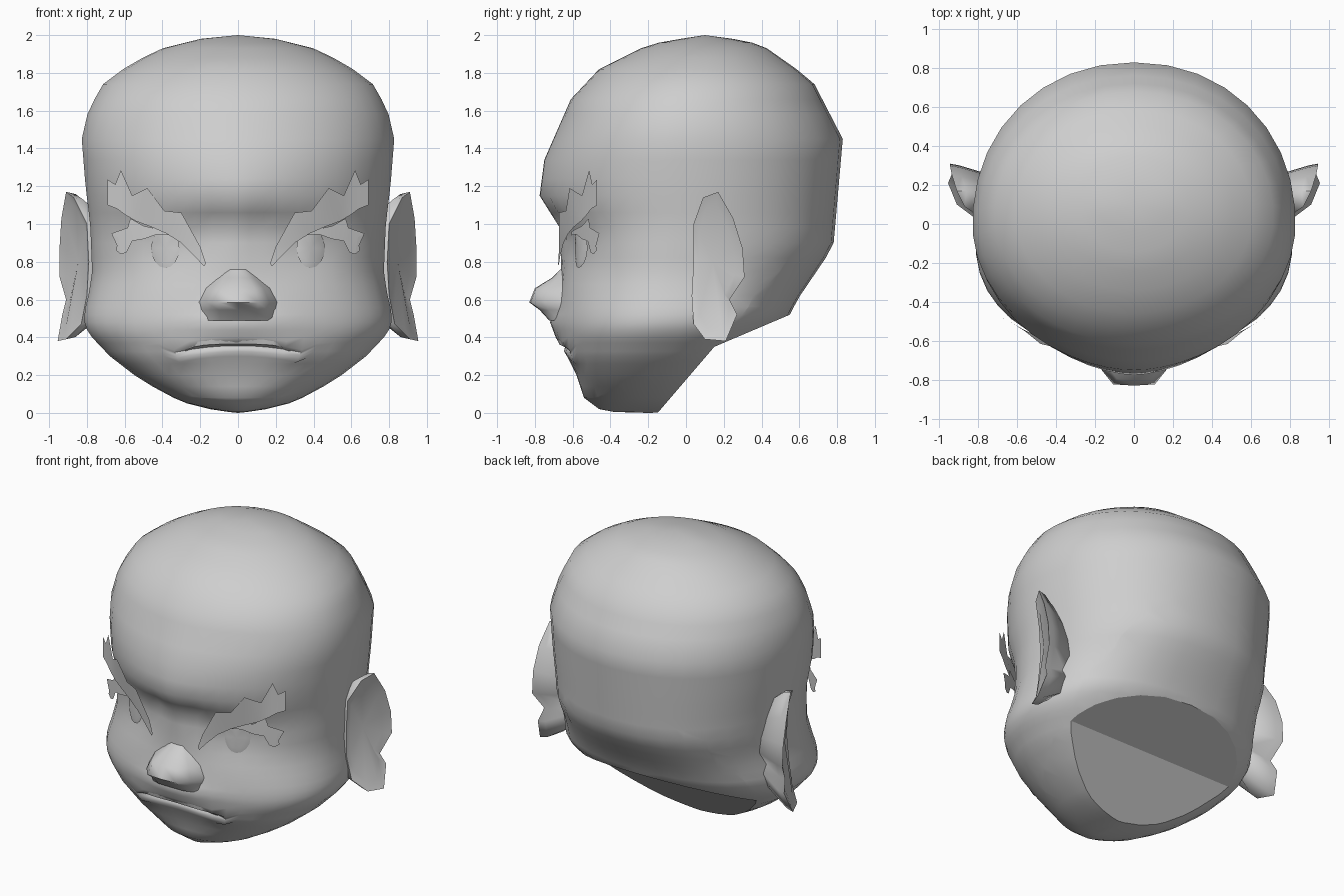
import bpy, bmesh, math
from mathutils import Vector
from mathutils.bvhtree import BVHTree

if "Cube" in bpy.data.objects:
    bpy.data.objects.remove(bpy.data.objects["Cube"])

skin = bpy.data.materials.new("plain_grey")
skin.diffuse_color = (0.62, 0.62, 0.62, 1)
skin.use_nodes = True
skin.node_tree.nodes["Principled BSDF"].inputs["Base Color"].default_value = skin.diffuse_color


def finish(name, bm, angle=50, recalc=True):
    if recalc:
        bmesh.ops.recalc_face_normals(bm, faces=bm.faces[:])
    me = bpy.data.meshes.new(name)
    bm.to_mesh(me)
    bm.free()
    me.materials.append(skin)
    ob = bpy.data.objects.new(name, me)
    bpy.context.collection.objects.link(ob)
    bpy.ops.object.select_all(action='DESELECT')
    ob.select_set(True)
    bpy.context.view_layer.objects.active = ob
    bpy.ops.object.shade_smooth_by_angle(angle=math.radians(angle))
    return ob


def interp(profile, z):
    for (z0, v0), (z1, v1) in zip(profile, profile[1:]):
        if z <= z1:
            return v0 + (v1 - v0) * max(0, z - z0) / (z1 - z0)
    return profile[-1][1]


def bridge(bm, a, b, closed=True):
    n = len(a)
    for i in range(n if closed else n - 1):
        j = (i + 1) % n
        bm.faces.new((a[i], a[j], b[j], b[i]))


def fan(bm, ring, centre):
    c = bm.verts.new(centre)
    for i in range(len(ring)):
        bm.faces.new((ring[i], ring[(i + 1) % len(ring)], c))


# Head profiles by height: half width, front at the middle, front at the sides,
# back, line of greatest width, and roundness of the front and back corners
WIDTH = [(.005, .05), (.02, .15), (.05, .27), (.1, .39), (.2, .55), (.3, .68), (.4, .775), (.46, .815), (.54, .815),
         (.64, .79), (.75, .775), (1.0, .785), (1.2, .81), (1.45, .83), (1.58, .80), (1.73, .73), (1.85, .57),
         (1.93, .4), (1.98, .2)]
FRONT = [(.005, -.38), (.02, -.46), (.08, -.54), (.2, -.58), (.3, -.63), (.4, -.69), (.48, -.72), (.55, -.69),
         (.7, -.66), (.98, -.67), (1.15, -.775), (1.34, -.75), (1.66, -.61), (1.82, -.46), (1.95, -.2), (1.98, -.03)]
CHEEK = [(.005, -.38), (.02, -.46), (.08, -.535), (.2, -.6), (.3, -.635), (.42, -.665), (.55, -.67), (.75, -.66),
         (.98, -.675), (1.15, -.74), (1.34, -.735), (1.66, -.61), (1.82, -.46), (1.95, -.2), (1.98, -.03)]
BACK = [(.005, -.02), (.1, .12), (.35, .38), (.52, .55), (.6, .59), (.88, .78), (1.45, .83), (1.76, .67),
        (1.95, .4), (1.98, .25)]
MID = [(0, -.22), (.2, -.18), (.5, -.08), (1.0, 0), (1.6, 0), (1.98, .1)]
FRONT_POW = [(0, 1), (.1, .92), (.3, .87), (.5, .9), (.75, 1), (2, 1)]
BACK_POW = [(0, .9), (.6, .86), (1.0, .92), (1.5, .96), (2, 1)]
ROWS = [.005, .02, .05, .08, .14, .2, .26, .3, .325, .342, .356, .37, .4, .44, .48, .52, .56, .62, .68, .75, .82, .9,
        .98, 1.06, 1.15, 1.24, 1.34, 1.45, 1.58, 1.66, 1.74, 1.82, 1.88, 1.93, 1.96, 1.98]
HALF = 20

# Head: stacked rings, finer towards the face
bm = bmesh.new()
rings = []
for z in ROWS:
    w, f, g, b, m, pf, pb = (interp(p, z) for p in (WIDTH, FRONT, CHEEK, BACK, MID, FRONT_POW, BACK_POW))
    ring = []
    for k in range(-HALF + 1, HALF + 1):
        t = math.pi * (abs(k) / HALF) ** 1.25
        c = math.cos(t)
        p = pf if c > 0 else pb
        x = math.copysign(w * max(0, math.sin(t)) ** p, k)
        c = math.copysign(abs(c) ** p, c)
        mix = math.exp(-(x / .3) ** 2)
        y = m - (m - (f * mix + g * (1 - mix))) * c if c > 0 else m - (b - m) * c
        zz = z
        if c > 0:
            # mouth crease with a drooping line
            if abs(x) < .34 and .28 < z < .42:
                zz -= .025 * (x / .28) ** 2
            if abs(x) < .29 and z in (.342, .356):
                y += .03 if z == .356 else .012
            # eye sockets
            y += .04 * math.exp(-((abs(x) - .35) / .22) ** 2 - ((z - .88) / .13) ** 2)
            # frown hollows between the brows
            y += .02 * math.exp(-((abs(x) - .14) / .06) ** 2 - ((z - 1.0) / .1) ** 2)
        ring.append(bm.verts.new((x, y, zz)))
    rings.append(ring)
for a, b in zip(rings, rings[1:]):
    bridge(bm, a, b)
fan(bm, rings[-1], (0, .1, 2.0))
fan(bm, rings[0], (0, -.2, 0))

# Neck opening: cut along two slanted planes
slopes = (.425, 1.167)
for s in slopes:
    bmesh.ops.bisect_plane(bm, geom=bm.verts[:] + bm.edges[:] + bm.faces[:], dist=1e-5,
                           plane_co=(0, .15, .35), plane_no=(0, -s, 1))
gone = []
for fc in bm.faces:
    c = fc.calc_center_median()
    if c.z < min(.35 + s * (c.y - .15) for s in slopes) - 1e-5:
        gone.append(fc)
bmesh.ops.delete(bm, geom=gone, context='FACES')
bmesh.ops.recalc_face_normals(bm, faces=bm.faces[:])
tree = BVHTree.FromBMesh(bm)

# Neck base: flat-sided fan closing the opening
neck = bmesh.new()
hub = neck.verts.new((0, .15, .35))
copies = {}
for e in bm.edges:
    if e.is_boundary:
        for v in e.verts:
            if v not in copies:
                copies[v] = neck.verts.new(v.co)
        neck.faces.new((copies[e.verts[0]], copies[e.verts[1]], hub))
for fc in neck.faces:
    fc.normal_update()
    if fc.normal.z > 0:
        fc.normal_flip()
finish("neck_base", neck, 3, False)
finish("head", bm, 45)


def skin_y(x, z):
    hit = tree.ray_cast(Vector((x, -3, z)), Vector((0, 1, 0)))[0]
    return hit.y if hit else -.45


# Nose: rows of height, half width, ridge depth
bm = bmesh.new()
rows = []
for z, w, y in [(.76, .05, -.665), (.715, .10, -.71), (.66, .16, -.80), (.585, .195, -.83), (.545, .185, -.775),
                (.49, .17, -.725)]:
    row = []
    for u in (-1.1, -.85, -.55, 0, .55, .85, 1.1):
        base = skin_y(w * u, z) + .015
        k = {1.1: 0, .85: .55, .55: .96, 0: 1}[abs(u)]
        row.append(bm.verts.new((w * u, base + (min(y, base) - base) * k, z)))
    rows.append(row)
for a, b in zip(rows, rows[1:]):
    bridge(bm, a, b, False)
finish("nose", bm, 70)

# Upper lip: a thin overhanging ledge above the mouth
bm = bmesh.new()
rows = [[], [], []]
for i in range(-6, 7):
    x = .28 * i / 6
    z = .36 - .03 * (i / 6) ** 4
    k = 1 - (i / 6) ** 2
    for row, dz, out in zip(rows, (.045, .004, -.008), (-.003, .012 * k + .002, -.01)):
        row.append(bm.verts.new((x, skin_y(x, z + dz) - out, z + dz)))
bridge(bm, rows[0], rows[1], False)
bridge(bm, rows[1], rows[2], False)
finish("upper_lip", bm)

BROW_TOP = [(.17, .79), (.2, .88), (.3, 1.06), (.39, 1.07), (.48, 1.19), (.56, 1.15), (.62, 1.285), (.65, 1.21), (.69, 1.235)]
BROW_LOW = [(.18, .775), (.23, .83), (.3, .9), (.38, .95), (.46, .985), (.54, 1.015), (.6, 1.05), (.64, 1.08), (.69, 1.1)]
LASH_TOP = [(.36, .96), (.43, .975), (.5, .99), (.57, 1.03), (.585, .98), (.67, .95), (.635, .93)]
LASH_LOW = [(.36, .94), (.43, .945), (.5, .92), (.56, .91), (.59, .85), (.62, .84), (.645, .86)]
# Ear rim: outward, depth, height
EAR = [(.80, .04, 1.0), (.87, .09, 1.14), (.91, .17, 1.17), (.935, .25, 1.03), (.945, .30, .87), (.945, .31, .72),
       (.91, .23, .60), (.93, .27, .52), (.955, .21, .38), (.91, .10, .39), (.83, .04, .47), (.80, .03, .62),
       (.79, .04, .8)]


def plate(name, top, low, s, gap, bow):
    bm = bmesh.new()
    rows = [[bm.verts.new((s * x, min(skin_y(s * x, z) - gap, bow + .46 * x * x), z)) for x, z in r]
            for r in (top, low)]
    bridge(bm, rows[0], rows[1], False)
    if s > 0:
        bmesh.ops.reverse_faces(bm, faces=bm.faces[:])
    finish(name, bm, 30, False)


for side, s in (("left", -1), ("right", 1)):
    plate(side + "_eyebrow", BROW_TOP, BROW_LOW, s, .022, -.69)
    plate(side + "_eyelash", LASH_TOP, LASH_LOW, s, .018, -.665)

    # Eye: shallow oval dome
    bm = bmesh.new()
    rings = []
    for k, out in ((1, .008), (.7, .018)):
        ring = []
        for i in range(16):
            a = math.tau * i / 16
            x, z = s * .385 + .075 * k * math.cos(a), .872 + .105 * k * math.sin(a)
            ring.append(bm.verts.new((x, skin_y(x, z) - out, z)))
        rings.append(ring)
    bridge(bm, *rings)
    fan(bm, rings[1], (s * .385, skin_y(s * .385, .872) - .021, .872))
    bm.normal_update()
    if sum(f.normal.y for f in bm.faces) > 0:
        bmesh.ops.reverse_faces(bm, faces=bm.faces[:])
    finish(side + "_eye", bm, 60, False)

    # Ear: dished shell with a rim, narrowing into the head
    bm = bmesh.new()
    rim, inner, back, root = [], [], [], []
    for x, y, z in EAR:
        rim.append(bm.verts.new((s * x, y, z)))
        inner.append(bm.verts.new((s * (x + (.85 - x) * .3 - .01), y + (.14 - y) * .3, z + (.78 - z) * .16)))
        back.append(bm.verts.new((s * (x - .05), y + (.15 - y) * .06, z + (.78 - z) * .03)))
        root.append(bm.verts.new((s * .73, y + (.14 - y) * .35, z + (.78 - z) * .3)))
    for a, b in ((inner, rim), (rim, back), (back, root)):
        bridge(bm, a, b)
    fan(bm, inner, (s * .845, .14, .8))
    fan(bm, root, (s * .7, .14, .8))
    finish(side + "_ear", bm, 75)
